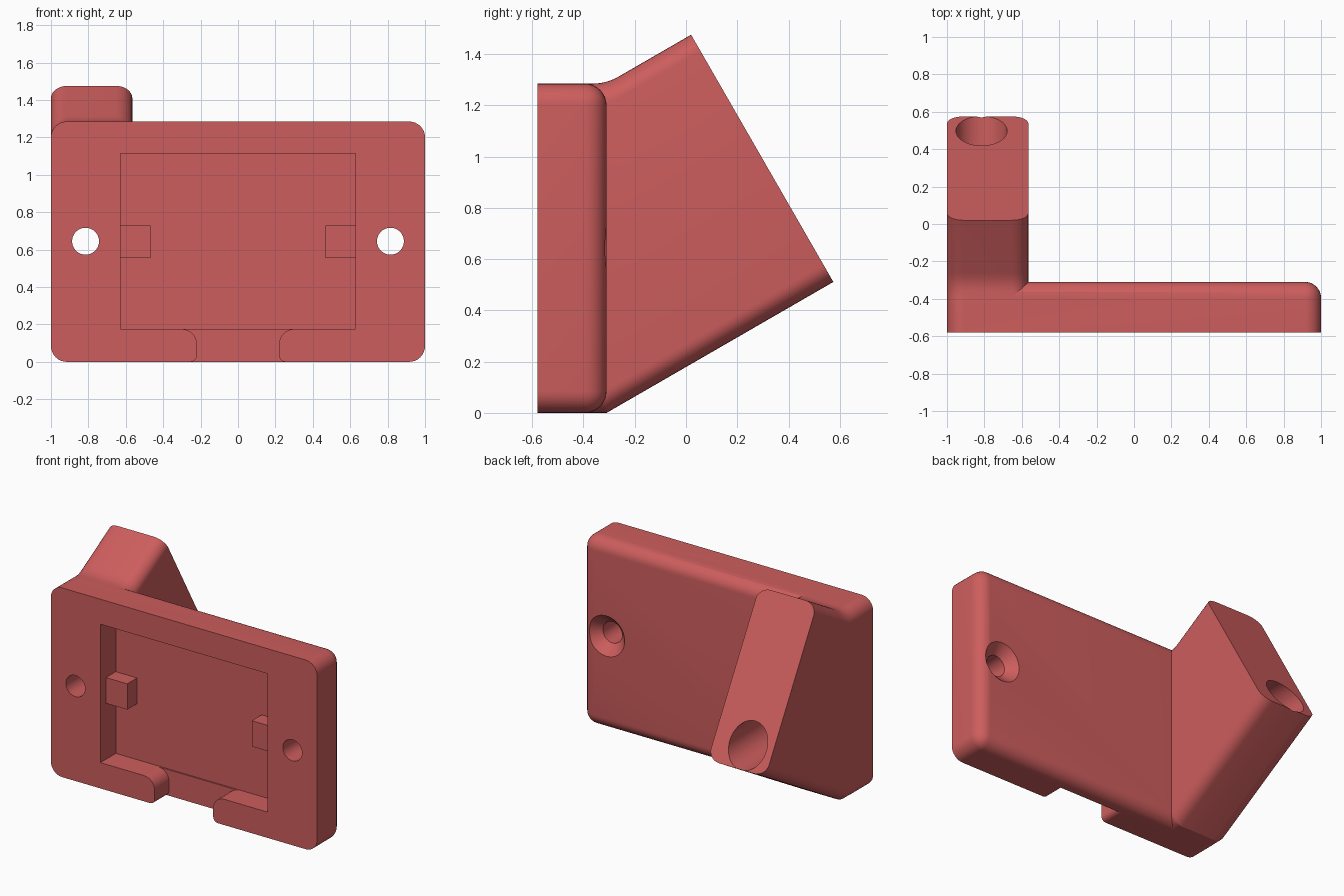
import bpy, bmesh
from math import sin, cos, pi, tan, radians

if "Cube" in bpy.data.objects:
    bpy.data.objects.remove(bpy.data.objects["Cube"])

H, FRONT, BACK, R = 1.285, -0.58, -0.31, 0.085
HOLE_X, HOLE_Z = 0.815, 0.645


def make(name, bm):
    bmesh.ops.recalc_face_normals(bm, faces=bm.faces)
    me = bpy.data.meshes.new(name)
    bm.to_mesh(me)
    bm.free()
    ob = bpy.data.objects.new(name, me)
    bpy.context.collection.objects.link(ob)
    return ob


def box_bm(x0, x1, y0, y1, z0, z1):
    bm = bmesh.new()
    bmesh.ops.create_cube(bm, size=1)
    for v in bm.verts:
        v.co = ((x0 + x1) / 2 + v.co.x * (x1 - x0),
                (y0 + y1) / 2 + v.co.y * (y1 - y0),
                (z0 + z1) / 2 + v.co.z * (z1 - z0))
    return bm


def loft(name, rings):
    bm = bmesh.new()
    rows = [[bm.verts.new(p) for p in ring] for ring in rings]
    n = len(rows[0])
    for a, b in zip(rows, rows[1:]):
        for i in range(n):
            j = (i + 1) % n
            bm.faces.new((a[i], a[j], b[j], b[i]))
    bm.faces.new(rows[0])
    bm.faces.new(rows[-1])
    return make(name, bm)


def arc(cx, cz, r, a0, a1, n=8):
    return [(cx + r * cos(radians(a0 + (a1 - a0) * i / n)),
             cz + r * sin(radians(a0 + (a1 - a0) * i / n))) for i in range(n + 1)]


def combine(target, other, operation):
    mod = target.modifiers.new(operation, 'BOOLEAN')
    mod.operation, mod.solver, mod.object = operation, 'EXACT', other
    bpy.context.view_layer.objects.active = target
    bpy.ops.object.modifier_apply(modifier=mod.name)
    bpy.data.objects.remove(other)


# Plate: every edge rounded except those around the flat front
bm = box_bm(-1, 1, FRONT, BACK, 0, H)
edges = [e for e in bm.edges if any(v.co.y > FRONT + 0.01 for v in e.verts)]
bmesh.ops.bevel(bm, geom=edges, offset=R, segments=8, profile=0.5, affect='EDGES')
bracket = make("mounting_bracket", bm)

# Angled arm: rounded section swept out of the plate and up at 30 degrees
X0, X1, RA, SLOPE = -1, -0.565, 0.088, tan(radians(30))
section = (arc(X1 - RA, H - RA, RA, 0, 90) + arc(X0 + RA, H - RA, RA, 90, 180)
           + arc(X0 + RA, RA, RA, 180, 270) + arc(X1 - RA, RA, RA, 270, 360))


def lift(y, z):
    sharp = max(0, y - BACK) * SLOPE
    w = 0.05
    d = y - BACK
    soft = sharp if abs(d) >= w else SLOPE * (d + w) ** 2 / (4 * w)
    t = z / H
    return z + sharp * (1 - t) + soft * t


ys = [-0.42] + [BACK - 0.05 + 0.0125 * i for i in range(9)]
rings = [[(x, y, lift(y, z)) for x, z in section] for y in ys]
ends = [(x, 0.575 - 0.555 * z / H, z) for x, z in section]
rings.append([(x, y, lift(y, z)) for x, y, z in ends])
combine(bracket, loft("arm", rings), 'UNION')

# Front pocket
combine(bracket, make("pocket", box_bm(-0.628, 0.628, -0.8, -0.415, 0.175, 1.115)),
        'DIFFERENCE')

# Cable slot below the pocket, with rounded lips
half = ([(0.30, 0.3)] + arc(0.30, 0.095, 0.08, 90, 180)
        + arc(0.255, 0.035, 0.035, 180, 270, 5) + [(0.255, -0.1)])
outline = half + [(-x, z) for x, z in reversed(half)]
combine(bracket, loft("slot", [[(x, y, z) for x, z in outline] for y in (-0.8, -0.425)]),
        'DIFFERENCE')

# Countersunk screw holes, continued through the arm
for s in (-1, 1):
    prof = [(-0.8, 0.072), (BACK - 0.065, 0.072), (BACK, 0.137), (0.9, 0.137)]
    rings = [[(s * HOLE_X + r * cos(2 * pi * i / 48), y, HOLE_Z + r * sin(2 * pi * i / 48))
              for i in range(48)] for y, r in prof]
    combine(bracket, loft("screw_hole", rings), 'DIFFERENCE')

# Small tabs on the pocket side walls
for s in (-1, 1):
    a, b = sorted((s * 0.68, s * 0.468))
    combine(bracket, make("tab", box_bm(a, b, -0.52, -0.39, 0.555, 0.73)), 'UNION')

# Finish
mat = bpy.data.materials.new("red_plastic")
mat.diffuse_color = (0.61, 0.11, 0.11, 1)
mat.use_nodes = True
mat.node_tree.nodes["Principled BSDF"].inputs["Base Color"].default_value = mat.diffuse_color
bracket.data.materials.clear()
bracket.data.materials.append(mat)
bpy.ops.object.select_all(action='DESELECT')
bracket.select_set(True)
bpy.context.view_layer.objects.active = bracket
bpy.ops.object.shade_smooth_by_angle(angle=radians(25))
